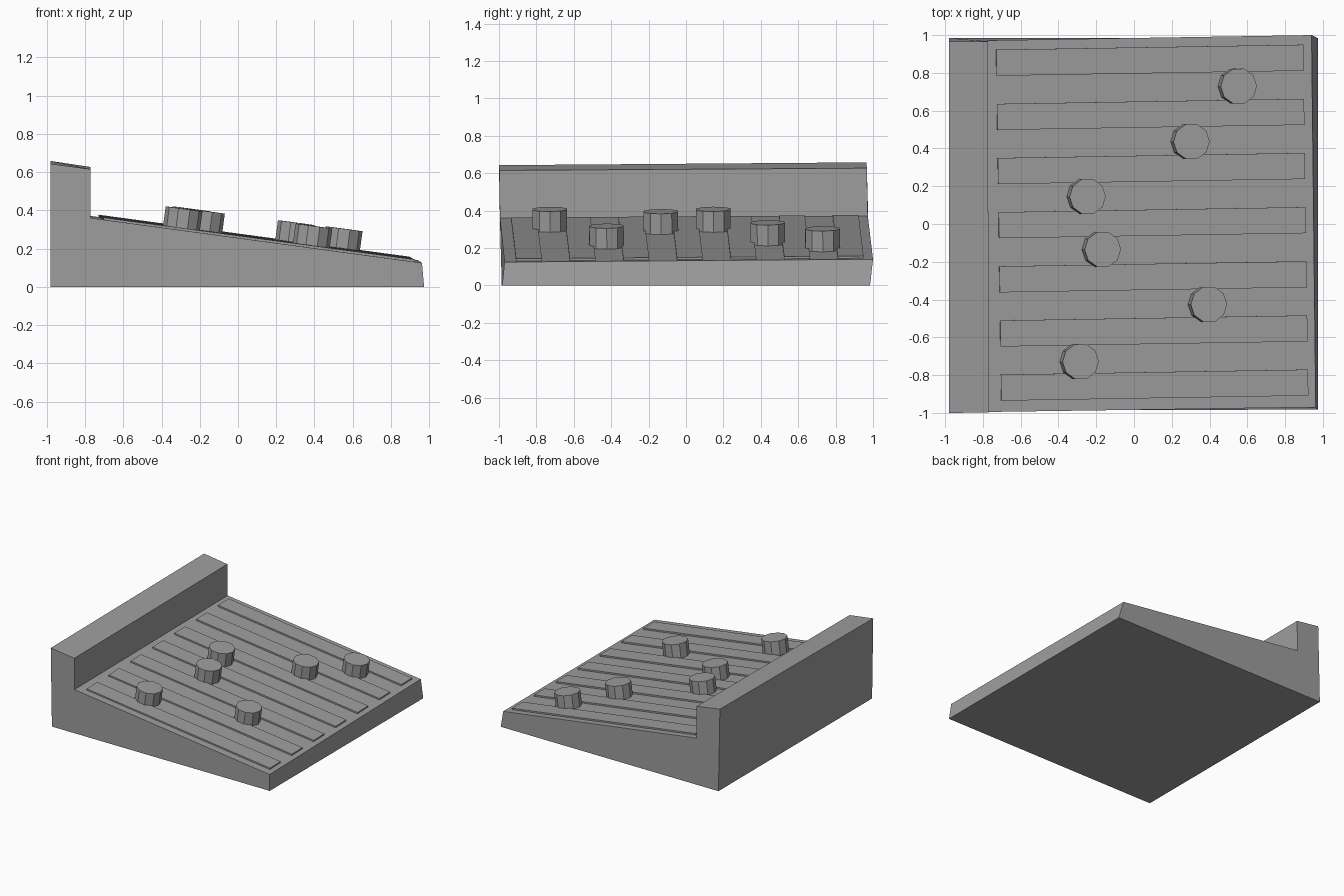
import bpy, bmesh
from mathutils import Matrix, Vector

cube = bpy.data.objects.get("Cube")
if cube:
    bpy.data.objects.remove(cube, do_unlink=True)

grey = bpy.data.materials.new("plain grey")
grey.use_nodes = True
colour = (0.34, 0.34, 0.34, 1)
grey.diffuse_color = colour
grey.node_tree.nodes["Principled BSDF"].inputs["Base Color"].default_value = colour


def make_object(name, bm):
    bmesh.ops.recalc_face_normals(bm, faces=bm.faces)
    mesh = bpy.data.meshes.new(name)
    bm.to_mesh(mesh)
    bm.free()
    mesh.materials.append(grey)
    obj = bpy.data.objects.new(name, mesh)
    bpy.context.collection.objects.link(obj)
    return obj


def ramp_z(x, y):
    return 0.261 - 0.135 * x + 0.006 * y


# Frame lying on the ramp, slightly turned about z
normal = Vector((0.135, -0.006, 1)).normalized()
along = Vector((1, 0.0165, -0.135)).normalized()
across = normal.cross(along).normalized()
along = across.cross(normal)
tilt = Matrix((along, across, normal)).transposed().to_4x4()


def ramp_frame(x, y):
    return Matrix.Translation((x, y, ramp_z(x, y))) @ tilt


# Wedge body with its end wall, lofted between two slightly skewed profiles
near = [(-0.98, -0.985, 0), (0.973, -0.983, 0), (0.962, -0.97, 0.125),
        (-0.77, -0.995, 0.36), (-0.77, -0.998, 0.615), (-0.98, -1.0, 0.643)]
far = [(-0.98, 0.984, 0), (0.973, 0.984, 0), (0.94, 1.0, 0.14),
       (-0.773, 0.972, 0.371), (-0.773, 0.967, 0.627), (-0.98, 0.965, 0.658)]
bm = bmesh.new()
a = [bm.verts.new(p) for p in near]
b = [bm.verts.new(p) for p in far]
bm.faces.new(a)
bm.faces.new(b)
for i in range(len(a)):
    j = (i + 1) % len(a)
    bm.faces.new((a[i], a[j], b[j], b[i]))
make_object("wedge_body", bm)

# Raised slats running down the ramp
slat_count = 7
for i in range(slat_count):
    t = i / (slat_count - 1)
    x, y = 0.083 + 0.025 * t, 0.867 - 1.72 * t
    bm = bmesh.new()
    bmesh.ops.create_cube(bm, size=1)
    bmesh.ops.scale(bm, vec=(1.64, 0.138, 0.024), verts=bm.verts)
    make_object(f"slat_{i + 1}", bm).matrix_world = ramp_frame(x, y)

# Ten-sided pegs standing square to the ramp
pegs = [(0.54, 0.73), (0.29, 0.437), (-0.26, 0.146),
        (-0.18, -0.134), (0.382, -0.425), (-0.297, -0.728)]
for i, (x, y) in enumerate(pegs):
    bm = bmesh.new()
    bmesh.ops.create_cone(bm, cap_ends=True, segments=10, radius1=0.097, radius2=0.097,
                          depth=0.12, matrix=Matrix.Translation((0, 0, 0.052)) @ Matrix.Rotation(1.5708, 4, "Z"))
    make_object(f"peg_{i + 1}", bm).matrix_world = ramp_frame(x, y)
